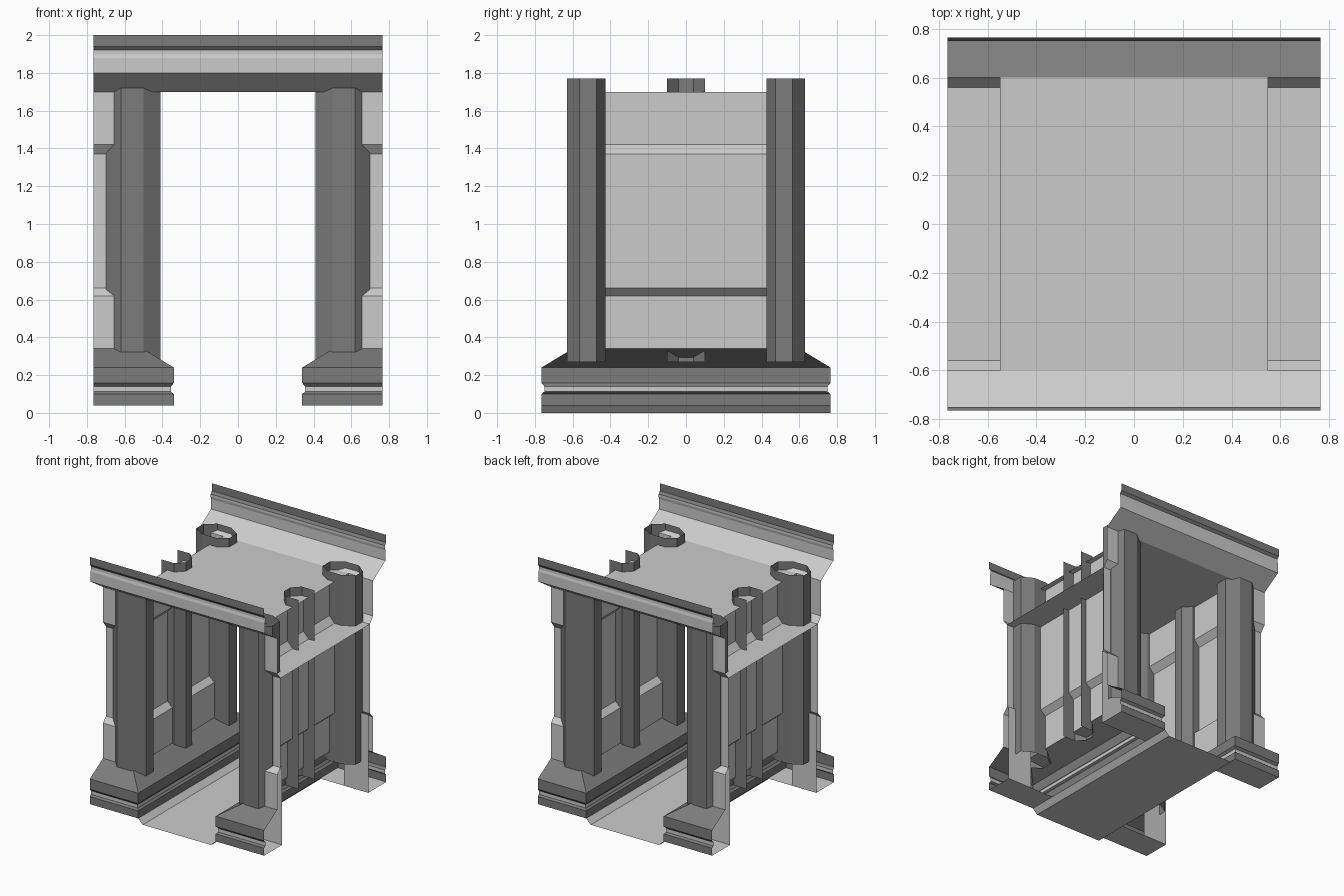
import bpy
from mathutils import Vector

if "Cube" in bpy.data.objects:
    bpy.data.objects.remove(bpy.data.objects["Cube"])


def grey(name, v):
    m = bpy.data.materials.new(name)
    m.diffuse_color = (v, v, v, 1)
    m.use_nodes = True
    m.node_tree.nodes["Principled BSDF"].inputs["Base Color"].default_value = m.diffuse_color
    return m


LIGHT = grey("light_stone", .56)
DARK = grey("dark_stone", .20)


def sheet(name, rows, ref, mirror=(True, False), mat=LIGHT):
    """Open flat-faced sheet lofted through rows of points, facing ref."""
    n = len(rows[0])
    verts = [p for r in rows for p in r]
    faces = [(i * n + j, i * n + j + 1, (i + 1) * n + j + 1, (i + 1) * n + j)
             for i in range(len(rows) - 1) for j in range(n - 1)]
    me = bpy.data.meshes.new(name)
    me.from_pydata(verts, [], faces)
    me.materials.append(mat)
    me.update()
    ref = Vector(ref)
    if sum((ref - f.center).dot(f.normal) * f.area for f in me.polygons) < 0:
        me.flip_normals()
    ob = bpy.data.objects.new(name, me)
    bpy.context.collection.objects.link(ob)
    if any(mirror):
        m = ob.modifiers.new("Mirror", 'MIRROR')
        m.use_axis = (mirror[0], mirror[1], False)
        m.use_mirror_merge = False
    return ob


def along_x(profile, x0, x1):
    return [[(x, y, z) for y, z in profile] for x in (x0, x1)]


def along_y(profile, y0, y1):
    return [[(x, y, z) for x, z in profile] for y in (y0, y1)]


def upright(plan, z0, z1):
    return [[(x, y, z) for x, y in plan] for z in (z0, z1)]


W = 0.765     # half width and depth
IN = 0.34     # half width of the walkway

# Floor with raised edges
sheet("floor", along_y([(-IN, .04), (-.30, 0), (.30, 0), (IN, .04)], -W, W),
      (0, 0, 9), (False, False))

# Moulded plinth wrapping the inside and both ends of each wall, light groove
moulding = [(0, .04), (0, .10), (.015, .112), (.015, .14), (0, .158),
            (0, .24), (.165, .34)]
for part, a, b, mat in (("plinth_foot", 0, 3, DARK), ("plinth_groove", 2, 4, LIGHT),
                        ("plinth_top", 3, 7, DARK)):
    sheet(part, [[(W, d - W, z), (IN + d, d - W, z), (IN + d, W - d, z), (W, W - d, z)]
                 for d, z in moulding[a:b]], (0, 0, 3), mat=mat)
sheet("plinth_underside", [[(IN, -W, .04), (W, -W, .04)],
                           [(IN, -.54, .04), (W, -.54, .04)]], (0, 0, 9), (True, True))

# Side walls with a recessed middle band
wall = [(.505, .34), (.505, .62), (.55, .66), (.55, 1.37), (.505, 1.42), (.505, 1.70)]
sheet("side_wall", along_y(wall, -.43, .43), (0, 0, 1))
sheet("wall_ledge", [[(.55, -.56, 1.37), (W, -.56, 1.37)],
                     [(.55, .56, 1.37), (W, .56, 1.37)]], (.6, 0, 0))

# Wall ends, recessed the same way
jamb = [(-.60, .34), (-.60, .62), (-.56, .66), (-.56, 1.37), (-.60, 1.42), (-.60, 1.70)]
sheet("wall_end", along_x(jamb, .55, W), (.6, -5, 1), (True, True))
sheet("wall_end_foot", along_x([(-.54, .04), (-.54, .66)], .55, W),
      (.6, -5, .3), (True, True))

# Eight-sided corner columns, open at top and bottom
column = [(.62, -.63), (.50, -.63), (.41, -.57), (.41, -.475),
          (.49, -.425), (.61, -.425), (.70, -.475), (.70, -.565), (.62, -.63)]
col = sheet("corner_column", upright(column, .27, 1.77), (.555, -.53, 1), (True, True), DARK)
col.data.flip_normals()

# Middle pilasters
pilaster = [(.60, -.10), (.49, -.10), (.43, -.04), (.43, .04), (.49, .10), (.60, .10)]
sheet("middle_pilaster", upright(pilaster, .27, 1.77), (0, 0, 1), mat=DARK)

# Ceiling
sheet("ceiling", along_x([(-.60, 1.70), (.60, 1.70)], -.55, .55), (0, 0, 0), (False, False))

# Cornices across both ends with a dark top rail
cornice = [(-.60, 1.70), (-.755, 1.80), (-.755, 1.88), (-.75, 1.90), (-.75, 1.92)]
sheet("cornice", along_x(cornice, -W, W), (0, -9, 1), (False, True))
rail = [(-.75, 1.92), (-W, 1.94), (-W, 2.0)]
sheet("cornice_rail", along_x(rail, -W, W), (0, -9, 1), (False, True), DARK)
